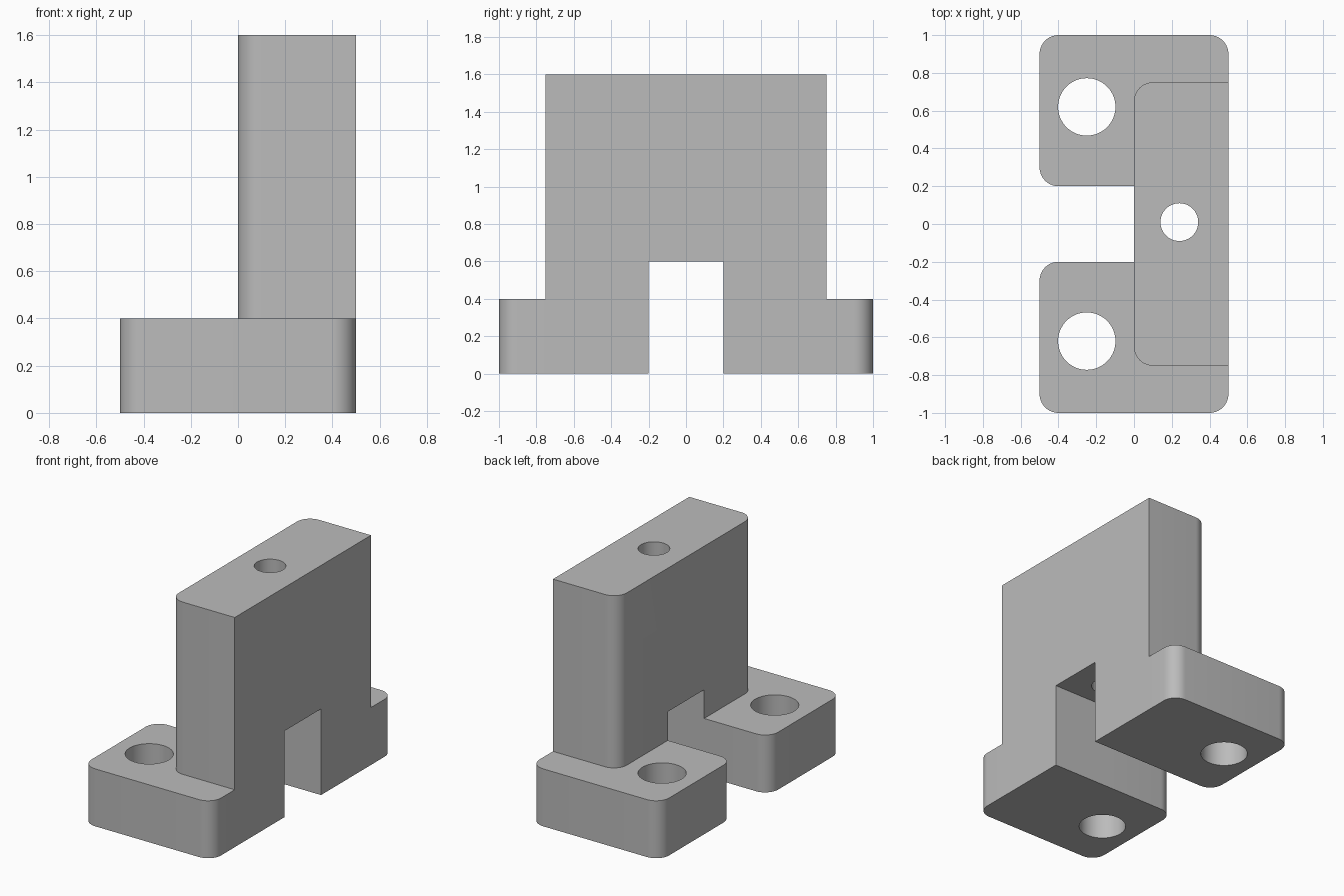
import bpy, bmesh, math
from mathutils import Vector

cube = bpy.data.objects.get("Cube")
if cube:
    bpy.data.objects.remove(cube, do_unlink=True)

grey = bpy.data.materials.new("plain grey")
grey.use_nodes = True
colour = (0.5, 0.5, 0.5, 1)
grey.diffuse_color = colour
grey.node_tree.nodes["Principled BSDF"].inputs["Base Color"].default_value = colour


def block(name, x, y, z, rounded=(), radius=0.1, steps=10):
    """Upright block; corners listed in rounded (as signs of x, y) get a fillet."""
    outline = []
    for i, (sx, sy) in enumerate([(1, 1), (-1, 1), (-1, -1), (1, -1)]):
        corner = Vector((x[sx > 0], y[sy > 0]))
        if (sx, sy) in rounded:
            centre = corner - Vector((sx, sy)) * radius
            for k in range(steps + 1):
                a = (i + k / steps) * math.pi / 2
                outline.append(centre + Vector((math.cos(a), math.sin(a))) * radius)
        else:
            outline.append(corner)
    bm = bmesh.new()
    face = bm.faces.new([bm.verts.new((p.x, p.y, z[0])) for p in outline])
    top = bmesh.ops.extrude_face_region(bm, geom=[face])["geom"]
    bmesh.ops.translate(bm, vec=(0, 0, z[1] - z[0]),
                        verts=[v for v in top if isinstance(v, bmesh.types.BMVert)])
    bmesh.ops.recalc_face_normals(bm, faces=bm.faces)
    mesh = bpy.data.meshes.new(name)
    bm.to_mesh(mesh)
    bm.free()
    mesh.materials.append(grey)
    obj = bpy.data.objects.new(name, mesh)
    bpy.context.collection.objects.link(obj)
    return obj


def drill(name, x, y, radius):
    bpy.ops.mesh.primitive_cylinder_add(vertices=64, radius=radius, depth=4, location=(x, y, 0))
    obj = bpy.context.object
    obj.name = name
    obj.data.materials.append(grey)
    return obj


def combine(target, other, operation):
    mod = target.modifiers.new(other.name, 'BOOLEAN')
    mod.operation = operation
    mod.solver = 'EXACT'
    mod.object = other
    bpy.context.view_layer.objects.active = target
    bpy.ops.object.modifier_apply(modifier=mod.name)
    bpy.data.objects.remove(other, do_unlink=True)


# Upright wall with the channel through its foot
bracket = block("bracket", (0, 0.5), (-0.75, 0.75), (0, 1.6), [(-1, 1), (-1, -1)])
combine(bracket, block("channel", (-1, 1), (-0.2, 0.2), (-1, 0.6)), 'DIFFERENCE')

# Two mounting feet, each with a bolt hole
for side, label in ((-1, "front"), (1, "back")):
    span = sorted((0.2 * side, side))
    foot = block(label + "_foot", (-0.5, 0.5), span, (0, 0.4),
                 [(-1, 1), (-1, -1), (1, side)])
    combine(foot, drill("bolt_hole", -0.25, 0.62 * side, 0.152), 'DIFFERENCE')
    combine(bracket, foot, 'UNION')

# Vertical hole from the top into the channel
combine(bracket, drill("top_hole", 0.24, 0.01, 0.1), 'DIFFERENCE')

# Smooth fillets and bores, sharp block edges
bpy.ops.object.select_all(action='DESELECT')
bracket.select_set(True)
bpy.context.view_layer.objects.active = bracket
bpy.ops.object.shade_smooth_by_angle(angle=math.radians(30))
